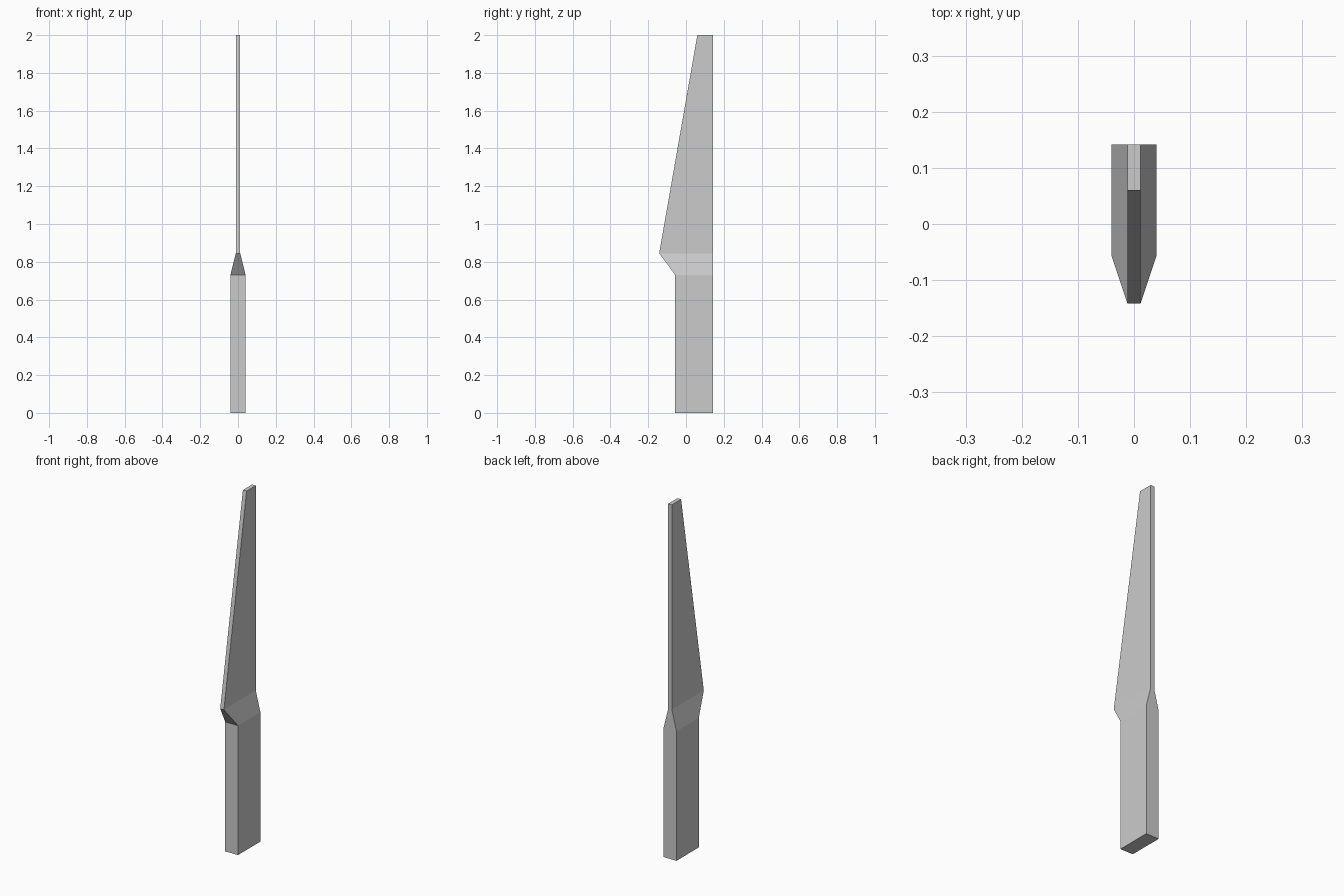
import bpy, bmesh

if "Cube" in bpy.data.objects:
    bpy.data.objects.remove(bpy.data.objects["Cube"])

BACK = 0.142  # the spine is a straight line along the back

# Cross-sections from handle to tip: height, half thickness, front edge y
sections = [
    (0.0, 0.04, -0.057),     # handle base
    (0.73, 0.04, -0.057),    # handle top
    (0.845, 0.0115, -0.142), # heel of the blade
    (2.0, 0.0115, 0.06),     # cut-off tip
]

bm = bmesh.new()
rings = []
for z, hx, front in sections:
    rings.append([bm.verts.new(p) for p in (
        (-hx, front, z), (hx, front, z), (hx, BACK, z), (-hx, BACK, z))])

# Side walls between neighbouring sections
for low, high in zip(rings, rings[1:]):
    for i in range(4):
        j = (i + 1) % 4
        bm.faces.new((low[i], low[j], high[j], high[i]))

# End caps
bm.faces.new(rings[0][::-1])
bm.faces.new(rings[-1])
bmesh.ops.recalc_face_normals(bm, faces=bm.faces[:])

mesh = bpy.data.meshes.new("knife")
bm.to_mesh(mesh)
bm.free()
knife = bpy.data.objects.new("knife", mesh)
bpy.context.collection.objects.link(knife)
